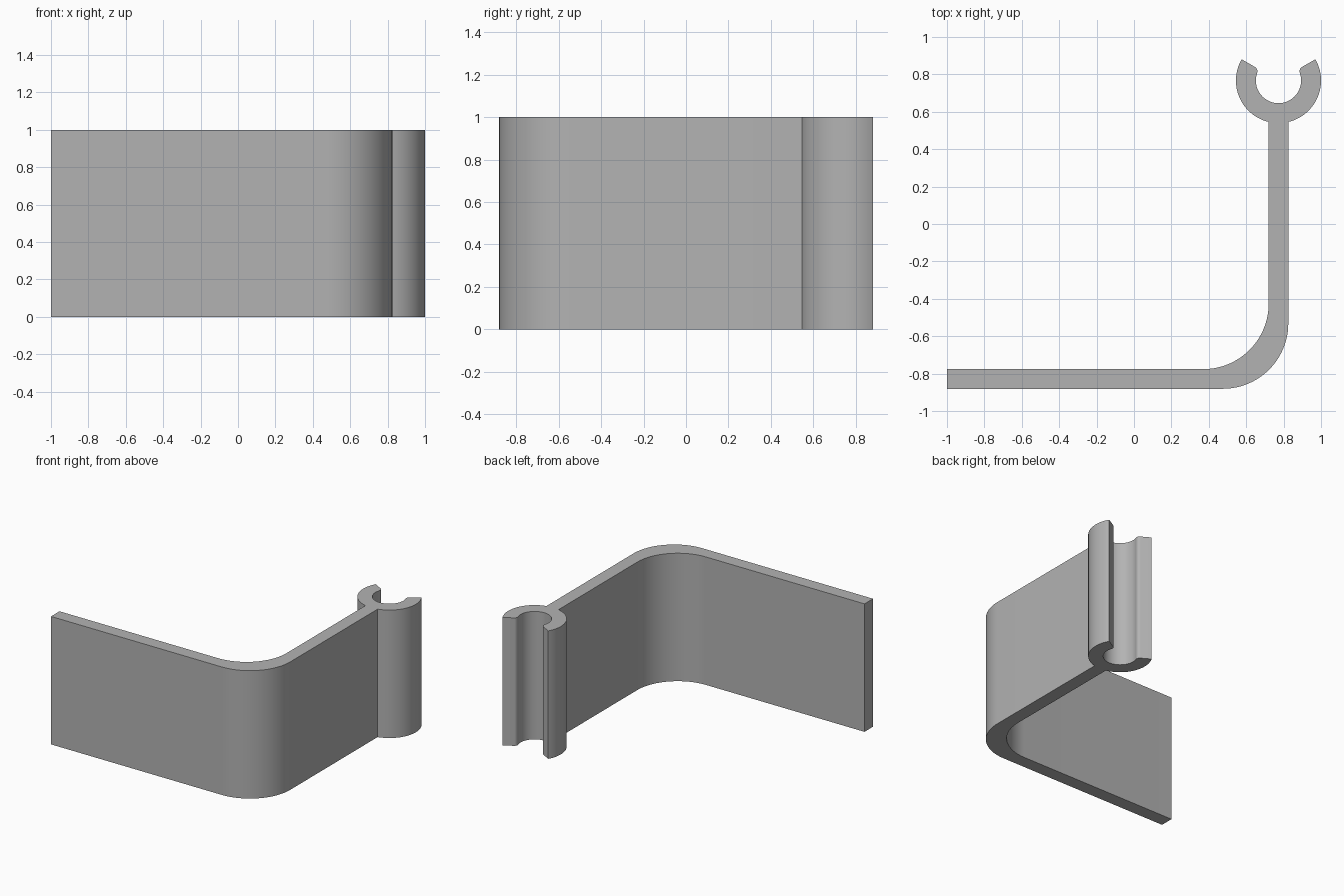
import bpy
import bmesh
from math import radians, degrees, sin, cos, acos, asin

cube = bpy.data.objects.get("Cube")
if cube:
    bpy.data.objects.remove(cube, do_unlink=True)

HEIGHT = 1.0
THICK = 0.105                    # strip thickness
FRONT = -0.881                   # front face of the long leg
BEND = 0.35                      # radius of both bend faces
CX, CY = 0.7725, 0.767           # clip centre
OUTER, INNER, LIP = 0.2275, 0.121, 0.027
MOUTH = 30                       # angle of the clip ends above horizontal


def arc(cx, cy, r, start, end, steps):
    """Points on a circular arc, angles in degrees."""
    angles = [radians(start + (end - start) * i / steps) for i in range(steps + 1)]
    return [(cx + r * cos(a), cy + r * sin(a)) for a in angles]


right, left = CX + THICK / 2, CX - THICK / 2
back = FRONT + THICK
root = degrees(acos(THICK / 2 / OUTER))               # where the arm meets the clip
lip_dist = INNER + LIP
lip_angle = MOUTH - degrees(asin(LIP / lip_dist))     # centre of the rounded lip
lip_x = lip_dist * cos(radians(lip_angle))
lip_y = CY + lip_dist * sin(radians(lip_angle))

# Closed outline of the strip with its bend and open clip
outline = [(-1, FRONT)]
outline += arc(right - BEND, FRONT + BEND, BEND, -90, 0, 24)
outline += arc(CX, CY, OUTER, -root, MOUTH, 28)
outline += arc(CX + lip_x, lip_y, LIP, MOUTH + 90, lip_angle + 180, 8)
outline += arc(CX, CY, INNER, lip_angle, -180 - lip_angle, 40)[1:-1]
outline += arc(CX - lip_x, lip_y, LIP, -lip_angle, 90 - MOUTH, 8)
outline += arc(CX, CY, OUTER, 180 - MOUTH, 180 + root, 28)
outline += arc(left - BEND, back + BEND, BEND, 0, -90, 24)
outline += [(-1, back)]

# Extrude the outline to full height
bm = bmesh.new()
base = bm.faces.new([bm.verts.new((x, y, 0)) for x, y in outline])
extruded = bmesh.ops.extrude_face_region(bm, geom=[base], use_keep_orig=True)
top = [v for v in extruded["geom"] if isinstance(v, bmesh.types.BMVert)]
bmesh.ops.translate(bm, verts=top, vec=(0, 0, HEIGHT))
bmesh.ops.recalc_face_normals(bm, faces=bm.faces)
mesh = bpy.data.meshes.new("clip_bracket")
bm.to_mesh(mesh)
bm.free()

bracket = bpy.data.objects.new("clip_bracket", mesh)
bpy.context.collection.objects.link(bracket)

# Plain grey finish
grey = bpy.data.materials.new("plain_grey")
grey.use_nodes = True
colour = (0.45, 0.45, 0.45, 1)
grey.diffuse_color = colour
grey.node_tree.nodes["Principled BSDF"].inputs["Base Color"].default_value = colour
mesh.materials.append(grey)

# Smooth curves, sharp corners
bpy.ops.object.select_all(action="DESELECT")
bracket.select_set(True)
bpy.context.view_layer.objects.active = bracket
bpy.ops.object.shade_smooth_by_angle(angle=radians(30))
